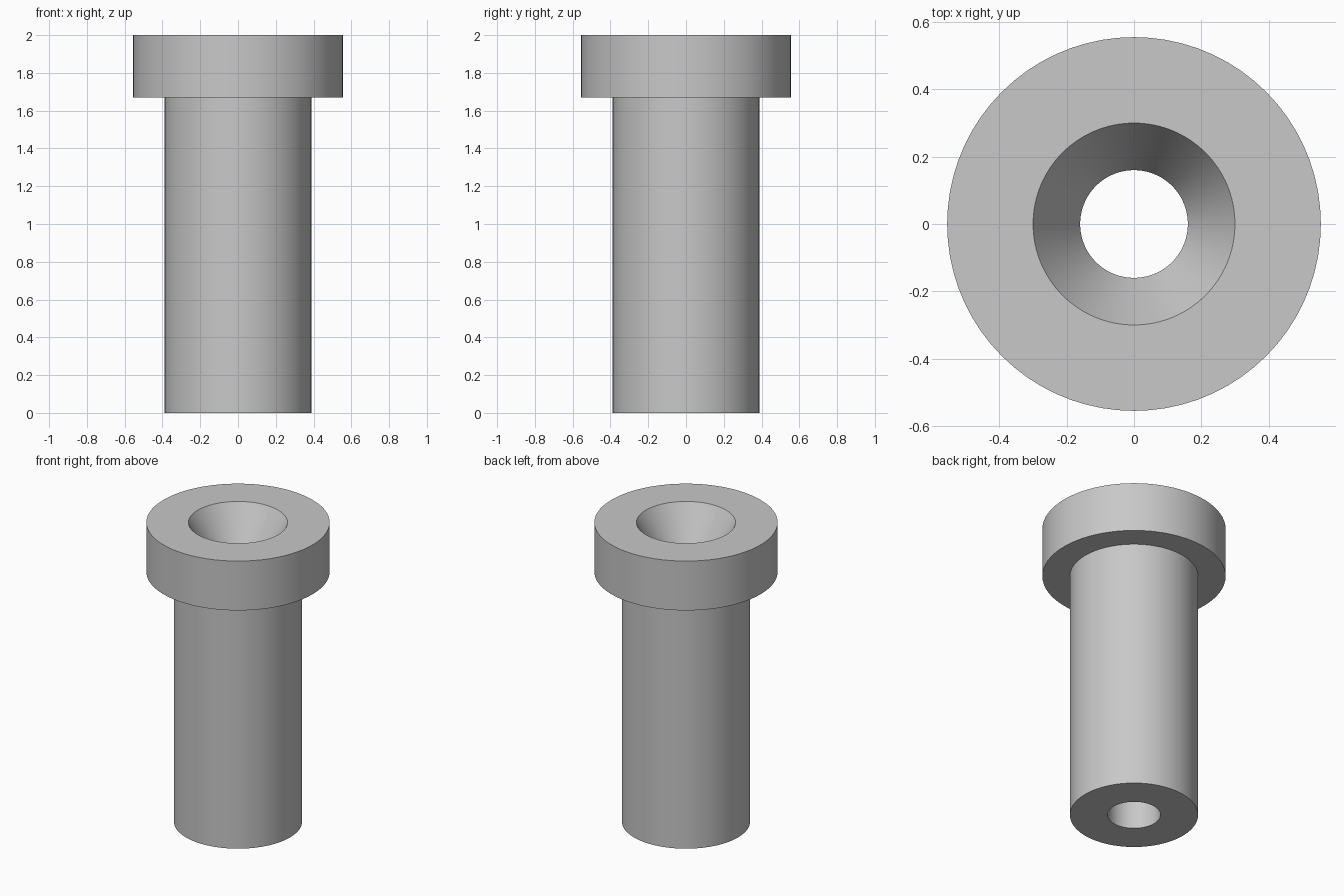
import bpy
import bmesh
import math

cube = bpy.data.objects.get("Cube")
if cube:
    bpy.data.objects.remove(cube, do_unlink=True)

SEGMENTS = 72

# Dimensions
HEIGHT, HEAD_BASE = 2.0, 1.67
HEAD_R, SHAFT_R = 0.555, 0.388
BORE_R, MOUTH_R = 0.16, 0.30
CONE_DEPTH = (MOUTH_R - BORE_R) * math.tan(math.radians(60))

# Plain grey metal
steel = bpy.data.materials.new("grey_steel")
steel.use_nodes = True
colour = (0.58, 0.58, 0.58, 1.0)
steel.diffuse_color = colour
steel.node_tree.nodes["Principled BSDF"].inputs["Base Color"].default_value = colour


def lathe(name, profile):
    """Revolve a closed (radius, height) profile around z."""
    bm = bmesh.new()
    rings = []
    for radius, z in profile:
        ring = []
        for i in range(SEGMENTS):
            a = math.tau * i / SEGMENTS
            ring.append(bm.verts.new((radius * math.cos(a), radius * math.sin(a), z)))
        rings.append(ring)
    for k, low in enumerate(rings):
        high = rings[(k + 1) % len(rings)]
        for i in range(SEGMENTS):
            j = (i + 1) % SEGMENTS
            bm.faces.new((low[i], low[j], high[j], high[i]))
    bmesh.ops.recalc_face_normals(bm, faces=bm.faces)
    mesh = bpy.data.meshes.new(name)
    bm.to_mesh(mesh)
    bm.free()
    mesh.materials.append(steel)
    obj = bpy.data.objects.new(name, mesh)
    bpy.context.collection.objects.link(obj)
    return obj


# Headed sleeve: shaft, head, conical mouth and through bore
bushing = lathe("headed_bushing", [
    (BORE_R, 0),
    (SHAFT_R, 0),
    (SHAFT_R, HEAD_BASE),
    (HEAD_R, HEAD_BASE),
    (HEAD_R, HEIGHT),
    (MOUTH_R, HEIGHT),
    (BORE_R, HEIGHT - CONE_DEPTH),
])

# Smooth round walls, crisp rims
bpy.ops.object.select_all(action='DESELECT')
bushing.select_set(True)
bpy.context.view_layer.objects.active = bushing
bpy.ops.object.shade_smooth_by_angle(angle=math.radians(25))
